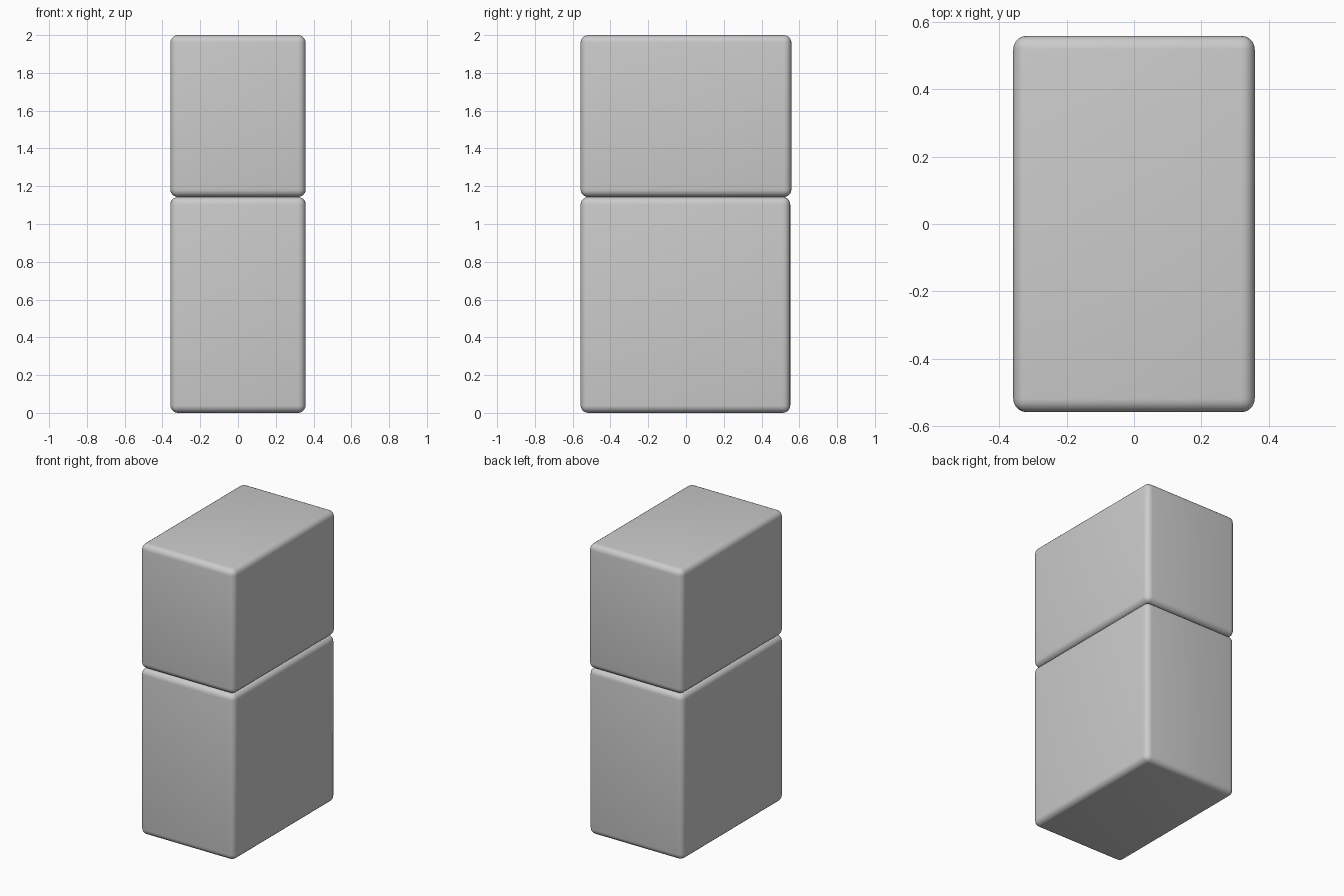
import bpy

if "Cube" in bpy.data.objects:
    bpy.data.objects.remove(bpy.data.objects["Cube"])


def rounded_box(name, lo, hi, radius=0.04):
    """Box between two corners with softly rounded edges."""
    bpy.ops.mesh.primitive_cube_add(size=1, location=[(a + b) / 2 for a, b in zip(lo, hi)])
    ob = bpy.context.object
    ob.name = name
    ob.scale = [b - a for a, b in zip(lo, hi)]
    bpy.ops.object.transform_apply(location=False, rotation=False, scale=True)
    bevel = ob.modifiers.new("rounded_edges", 'BEVEL')
    bevel.width = radius
    bevel.segments = 5
    bevel.limit_method = 'NONE'
    bpy.ops.object.modifier_apply(modifier=bevel.name)
    bpy.ops.object.shade_smooth_by_angle()
    return ob


# Lower compartment, very slightly shallower at the back
rounded_box("lower_cabinet", (-0.358, -0.558, 0.0), (0.358, 0.552, 1.143))

# Upper compartment resting on it
rounded_box("upper_cabinet", (-0.358, -0.558, 1.143), (0.358, 0.558, 2.0))
